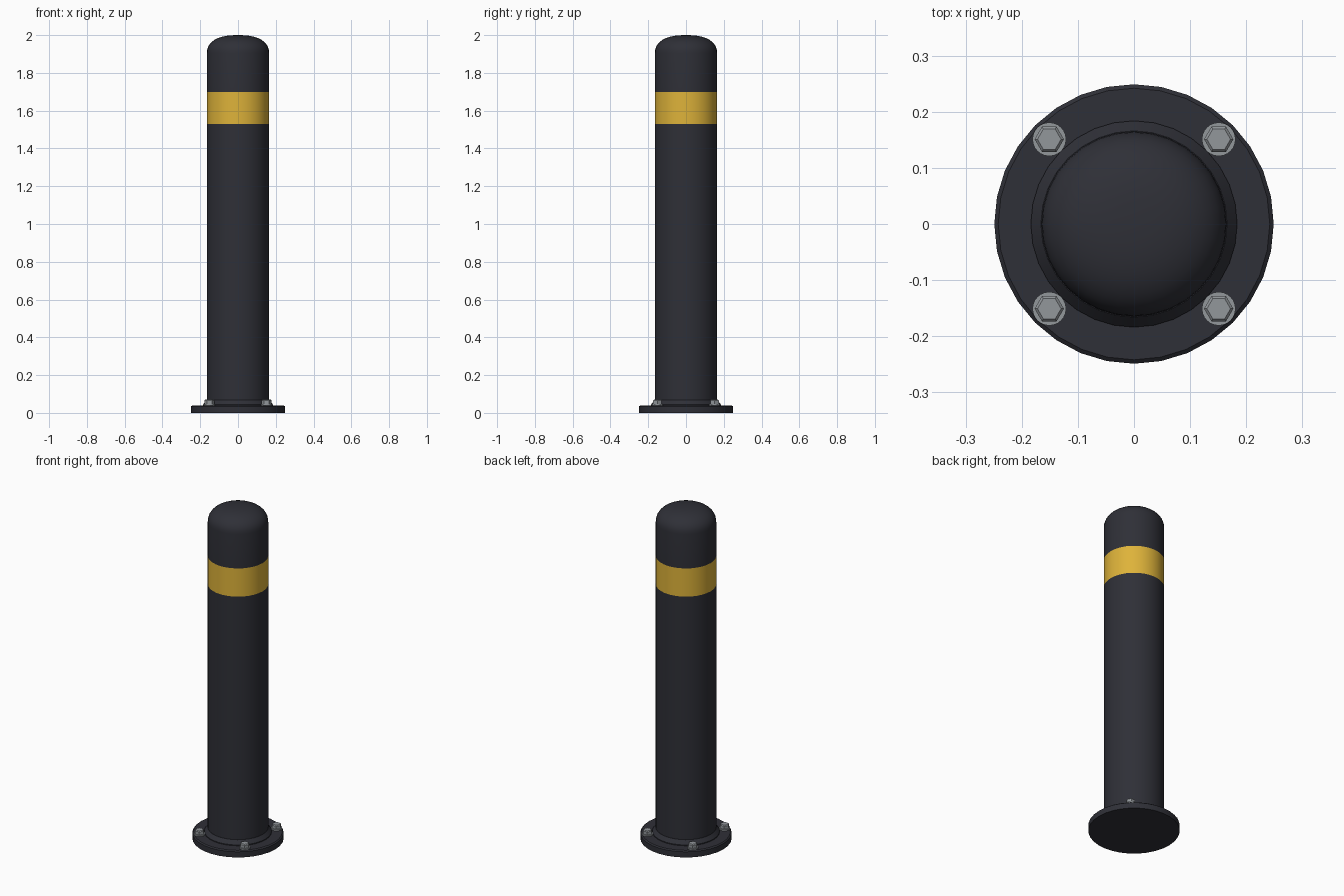
import bpy, bmesh, math

if "Cube" in bpy.data.objects:
    bpy.data.objects.remove(bpy.data.objects["Cube"])


def material(name, rgb):
    m = bpy.data.materials.new(name)
    m.diffuse_color = (*rgb, 1.0)
    m.use_nodes = True
    m.node_tree.nodes["Principled BSDF"].inputs["Base Color"].default_value = m.diffuse_color
    return m


charcoal = material("charcoal paint", (0.028, 0.029, 0.038))
yellow = material("yellow band", (0.73, 0.45, 0.042))
steel = material("bolt steel", (0.29, 0.31, 0.33))


def lathe(name, profile, sides, mats, location=(0, 0, 0), smooth=True):
    """Spin a bottom-to-top (radius, height) profile round z; zero radius makes a pole."""
    bm = bmesh.new()
    rings = []
    for r, z in profile:
        if r == 0:
            rings.append([bm.verts.new((0, 0, z))] * sides)
        else:
            rings.append([bm.verts.new((r * math.cos(2 * math.pi * i / sides),
                                        r * math.sin(2 * math.pi * i / sides), z))
                          for i in range(sides)])
    for low, high in zip(rings, rings[1:]):
        for i in range(sides):
            j = (i + 1) % sides
            corners = dict.fromkeys((low[i], low[j], high[j], high[i]))
            bm.faces.new(list(corners))
    bmesh.ops.recalc_face_normals(bm, faces=bm.faces)
    mesh = bpy.data.meshes.new(name)
    bm.to_mesh(mesh)
    bm.free()
    for m in mats:
        mesh.materials.append(m)
    ob = bpy.data.objects.new(name, mesh)
    ob.location = location
    bpy.context.collection.objects.link(ob)
    if smooth:
        bpy.ops.object.select_all(action='DESELECT')
        ob.select_set(True)
        bpy.context.view_layer.objects.active = ob
        bpy.ops.object.shade_smooth_by_angle(angle=math.radians(30))
    return ob


# Round base plate with a small chamfer on its rim
lathe("base_plate", [(0, 0), (0.249, 0), (0.249, 0.034), (0.242, 0.04), (0, 0.04)],
      32, [charcoal])

# Sloped collar where the post meets the plate
lathe("base_collar", [(0, 0.038), (0.184, 0.038), (0.184, 0.045), (0.166, 0.068), (0, 0.068)],
      32, [charcoal])

# Post with rounded cap: superellipse-like shoulder above the straight tube
R, SHOULDER, STEPS = 0.165, 1.905, 10
BAND = (1.53, 1.70)
profile = [(0, 0.03), (R, 0.03), (R, BAND[0]), (R, BAND[1])]
for k in range(STEPS):
    a = math.pi / 2 * k / STEPS
    profile.append((R * math.cos(a) ** 0.8, SHOULDER + (2 - SHOULDER) * math.sin(a) ** 0.9))
profile.append((0, 2.0))
post = lathe("post", profile, 32, [charcoal, yellow])
for f in post.data.polygons:
    if BAND[0] < f.center.z < BAND[1]:
        f.material_index = 1

# Four bolts: round washer under a chamfered hexagon head
for sx in (-1, 1):
    for sy in (-1, 1):
        spot = (0.151 * sx, 0.151 * sy, 0.04)
        lathe("washer", [(0, 0), (0.03, 0), (0.03, 0.008), (0, 0.008)], 24, [steel], spot)
        lathe("bolt_head", [(0, 0.006), (0.026, 0.006), (0.026, 0.026), (0.021, 0.031), (0, 0.031)],
              6, [steel], spot, smooth=False)
